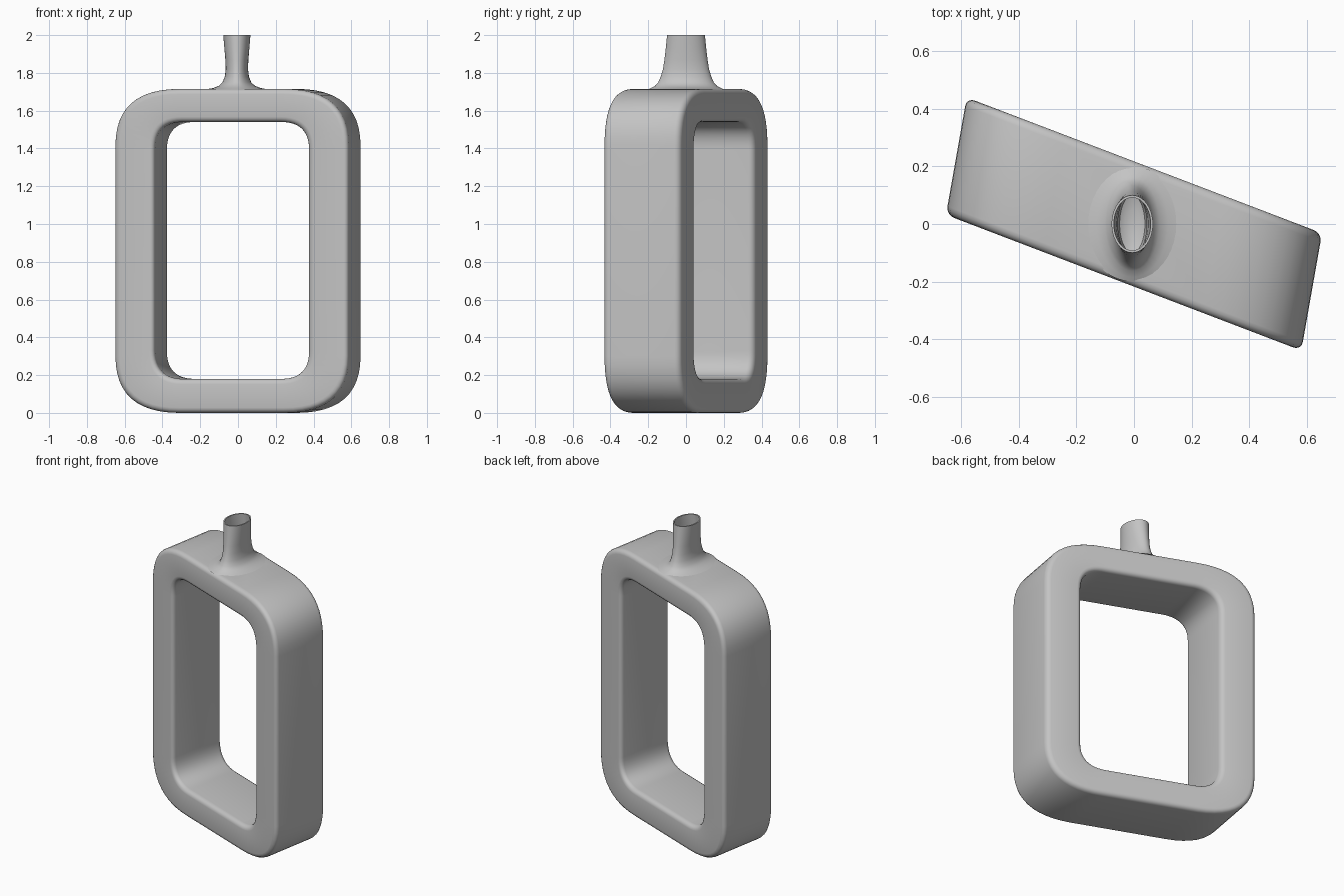
import bpy
import bmesh
import math
from mathutils import Vector

if "Cube" in bpy.data.objects:
    bpy.data.objects.remove(bpy.data.objects["Cube"])

clay = bpy.data.materials.new("grey clay")
clay.use_nodes = True
clay.diffuse_color = (0.55, 0.55, 0.55, 1)
clay.node_tree.nodes["Principled BSDF"].inputs["Base Color"].default_value = (0.55, 0.55, 0.55, 1)

# Skewed plan of the body: half length and half depth directions
LONG = Vector((0.618, -0.236, 0))
DEEP = Vector((0.036, 0.204, 0))
TOP = 1.715


def make_object(name, bm):
    bmesh.ops.recalc_face_normals(bm, faces=bm.faces)
    mesh = bpy.data.meshes.new(name)
    bm.to_mesh(mesh)
    bm.free()
    mesh.materials.append(clay)
    obj = bpy.data.objects.new(name, mesh)
    bpy.context.collection.objects.link(obj)
    return obj


def activate(obj):
    bpy.ops.object.select_all(action="DESELECT")
    obj.select_set(True)
    bpy.context.view_layer.objects.active = obj


def soft_rectangle(half_u, low, high, ru, rz, steps=12):
    """Rectangle outline whose corners are soft quadratic curves."""
    points = []
    for su, sz in ((1, 1), (-1, 1), (-1, -1), (1, -1)):
        corner = Vector((su * half_u, high if sz > 0 else low))
        side = corner - Vector((0, sz * rz))
        flat = corner - Vector((su * ru, 0))
        a, b = (side, flat) if su * sz > 0 else (flat, side)
        for i in range(steps + 1):
            t = i / steps
            points.append(a * (1 - t) ** 2 + corner * 2 * t * (1 - t) + b * t * t)
    return points


def bridge(bm, rings):
    for a, b in zip(rings, rings[1:]):
        n = len(a)
        for i in range(n):
            j = (i + 1) % n
            bm.faces.new((a[i], a[j], b[j], b[i]))


def lathe(name, profile, cx=-0.006, sides=40, cap_start=False):
    """Elliptical lathe; profile rows are x radius, y radius, height."""
    bm = bmesh.new()
    rings = []
    for a, b, z in profile:
        angles = [2 * math.pi * i / sides for i in range(sides)]
        rings.append([bm.verts.new((cx + a * math.cos(t), b * math.sin(t), z)) for t in angles])
    bridge(bm, rings)
    bm.faces.new(rings[-1])
    if cap_start:
        bm.faces.new(rings[0])
    return make_object(name, bm)


# Ring-shaped body
outer = soft_rectangle(1.0, 0, TOP, 0.55, 0.30)
inner = soft_rectangle(0.66, 0.18, 1.54, 0.24, 0.15)
bm = bmesh.new()
rings = []
for outline, depth in ((outer, -1), (outer, 1), (inner, 1), (inner, -1)):
    rings.append([bm.verts.new(LONG * p.x + DEEP * depth + Vector((0, 0, p.y))) for p in outline])
bridge(bm, rings + rings[:1])
body = make_object("vase_body", bm)
bevel = body.modifiers.new("soft edges", "BEVEL")
bevel.width = 0.03
bevel.segments = 4
bevel.limit_method = "ANGLE"
bevel.angle_limit = math.radians(50)

# Bore through the top of the body, below the spout
cutter = lathe("bore_cutter", [(0.058, 0.118, 1.598), (0.058, 0.118, 1.85)], cap_start=True)
cutter.hide_render = True
cut = body.modifiers.new("bore", "BOOLEAN")
cut.operation = "DIFFERENCE"
cut.solver = "EXACT"
cut.object = cutter
activate(body)
for name in ("soft edges", "bore"):
    bpy.ops.object.modifier_apply(modifier=name)
bpy.data.objects.remove(cutter)

# Hollow spout: flared foot, rim, then the bore wall and floor
spout = lathe("spout", [
    (0.17, 0.20, 1.712), (0.125, 0.185, 1.720), (0.095, 0.163, 1.732),
    (0.076, 0.147, 1.75), (0.064, 0.134, 1.78), (0.059, 0.122, 1.82),
    (0.061, 0.114, 1.87), (0.066, 0.107, 1.93), (0.072, 0.10, 2.0),
    (0.064, 0.092, 2.0), (0.055, 0.104, 1.90), (0.050, 0.110, 1.80),
    (0.050, 0.110, 1.64), (0.044, 0.100, 1.612), (0.025, 0.06, 1.60)])

for obj in (body, spout):
    activate(obj)
    bpy.ops.object.shade_smooth_by_angle(angle=math.radians(40))
